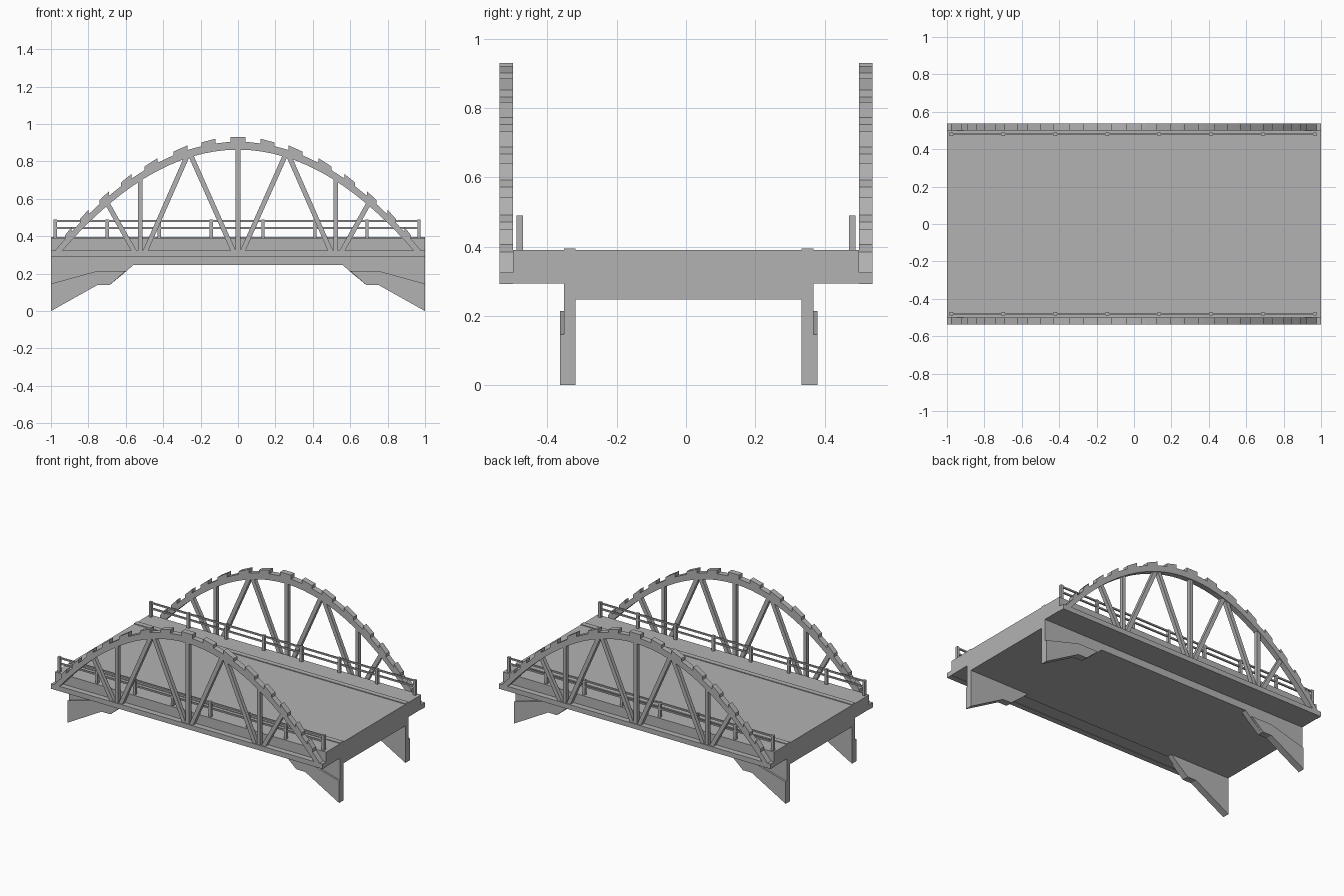
import bpy
import bmesh
from mathutils import Vector

cube = bpy.data.objects.get("Cube")
if cube:
    bpy.data.objects.remove(cube, do_unlink=True)

# One concrete grey for the whole bridge
grey = bpy.data.materials.new("concrete_grey")
grey.use_nodes = True
colour = (0.45, 0.45, 0.45, 1)
grey.diffuse_color = colour
grey.node_tree.nodes["Principled BSDF"].inputs["Base Color"].default_value = colour


def finish(name, bm):
    bmesh.ops.recalc_face_normals(bm, faces=bm.faces)
    mesh = bpy.data.meshes.new(name)
    bm.to_mesh(mesh)
    bm.free()
    mesh.materials.append(grey)
    obj = bpy.data.objects.new(name, mesh)
    bpy.context.collection.objects.link(obj)
    return obj


def add_prism(bm, outline, y0, y1):
    """Extrude an (x, z) outline from y0 to y1."""
    front = [bm.verts.new((x, y0, z)) for x, z in outline]
    back = [bm.verts.new((x, y1, z)) for x, z in outline]
    bm.faces.new(front)
    bm.faces.new(back[::-1])
    n = len(outline)
    for i in range(n):
        j = (i + 1) % n
        bm.faces.new((front[i], back[i], back[j], front[j]))


def add_box(bm, x0, x1, y0, y1, z0, z1):
    add_prism(bm, [(x0, z0), (x1, z0), (x1, z1), (x0, z1)], y0, y1)


def add_bar(bm, a, b, width, y0, y1):
    """Straight member between two (x, z) points."""
    a, b = Vector(a), Vector(b)
    d = (b - a).normalized() * width / 2
    side = Vector((-d.y, d.x))
    add_prism(bm, [a - side, b - side, b + side, a + side], y0, y1)


def inner_arch(x):
    return 0.863 - 0.612 * x * x


def outer_arch(x):
    return 0.905 - 0.607 * x * x


# Road deck and the core slab beneath it
bm = bmesh.new()
add_box(bm, -1, 1, -0.5, 0.5, 0.294, 0.39)
finish("deck", bm)
MID = 0.0075
bm = bmesh.new()
add_box(bm, -1, 1, MID - 0.326, MID + 0.326, 0.247, 0.3)
finish("under_slab", bm)

# Profiles of the end brackets: full web and thicker lower plate
web = [(1, 0), (0.75, 0.14), (0.685, 0.14), (0.6, 0.21), (0.5, 0.3), (1, 0.3)]
plate = [(1, 0), (0.75, 0.14), (0.685, 0.14), (0.6, 0.215), (0.75, 0.215), (1, 0.146)]

# Arch tooth spans, given on one half
teeth = [(0.12, 0.195), (0.27, 0.345), (0.43, 0.5), (0.57, 0.625),
         (0.69, 0.74), (0.8, 0.845), (0.89, 0.925)]

for s, label in ((-1, "right"), (1, "left")):
    # Side girder, showing as a low strip on the road
    bm = bmesh.new()
    add_box(bm, -1, 1, MID + s * 0.326, MID + s * 0.36, 0.247, 0.395)
    finish("girder_" + label, bm)

    # Brackets at both ends
    bm = bmesh.new()
    for e in (-1, 1):
        add_prism(bm, [(e * x, z) for x, z in web], MID + s * 0.326, MID + s * 0.36)
        add_prism(bm, [(e * x, z) for x, z in plate], MID + s * 0.33, MID + s * 0.372)
    finish("end_brackets_" + label, bm)

    # Arch rib
    y0, y1 = s * 0.5, s * 0.538
    bm = bmesh.new()
    steps = 32
    for i in range(steps):
        xa, xb = -1 + 2 * i / steps, -1 + 2 * (i + 1) / steps
        za, zb = [max(inner_arch(x), 0.294) for x in (xa, xb)]
        add_prism(bm, [(xa, za), (xb, zb), (xb, max(outer_arch(xb), zb + 0.004)),
                       (xa, max(outer_arch(xa), za + 0.004))], y0, y1)
    bmesh.ops.remove_doubles(bm, verts=bm.verts, dist=0.0001)
    inside = [f for f in bm.faces if abs(f.normal.x) > 0.999
              and abs(f.calc_center_median().x) < 0.99]
    bmesh.ops.delete(bm, geom=inside, context="FACES_ONLY")
    finish("arch_" + label, bm)

    # Raised blocks along the arch
    bm = bmesh.new()
    add_box(bm, -0.04, 0.04, y0, y1, 0.89, 0.93)
    for a, b in teeth:
        for e in (-1, 1):
            add_prism(bm, [(e * a, outer_arch(a) - 0.02), (e * a, outer_arch(a) + 0.025),
                           (e * b, outer_arch(b) + 0.02), (e * b, outer_arch(b) - 0.02)], y0, y1)
    finish("arch_blocks_" + label, bm)

    # Bottom chord
    bm = bmesh.new()
    add_box(bm, -1, 1, y0, y1, 0.292, 0.325)
    finish("bottom_chord_" + label, bm)

    # Verticals and diagonals
    bm = bmesh.new()
    m0, m1 = s * 0.506, s * 0.532
    foot = 0.31
    add_bar(bm, (0, foot), (0, 0.88), 0.026, m0, m1)
    for e in (-1, 1):
        add_bar(bm, (e * 0.523, foot), (e * 0.523, 0.715), 0.024, m0, m1)
        for top, bottom in ((0.255, 0.02), (0.27, 0.5), (0.7, 0.55)):
            add_bar(bm, (e * bottom, foot), (e * top, inner_arch(top) + 0.015), 0.026, m0, m1)
    finish("truss_members_" + label, bm)

    # Railing
    bm = bmesh.new()
    r = s * 0.48
    for i in range(8):
        x = -0.978 + i * 0.278
        add_box(bm, x - 0.009, x + 0.009, r - 0.009, r + 0.009, 0.38, 0.49)
    for z in (0.445, 0.482):
        add_box(bm, -0.97, 0.96, r - 0.005, r + 0.005, z - 0.005, z + 0.005)
    finish("railing_" + label, bm)
